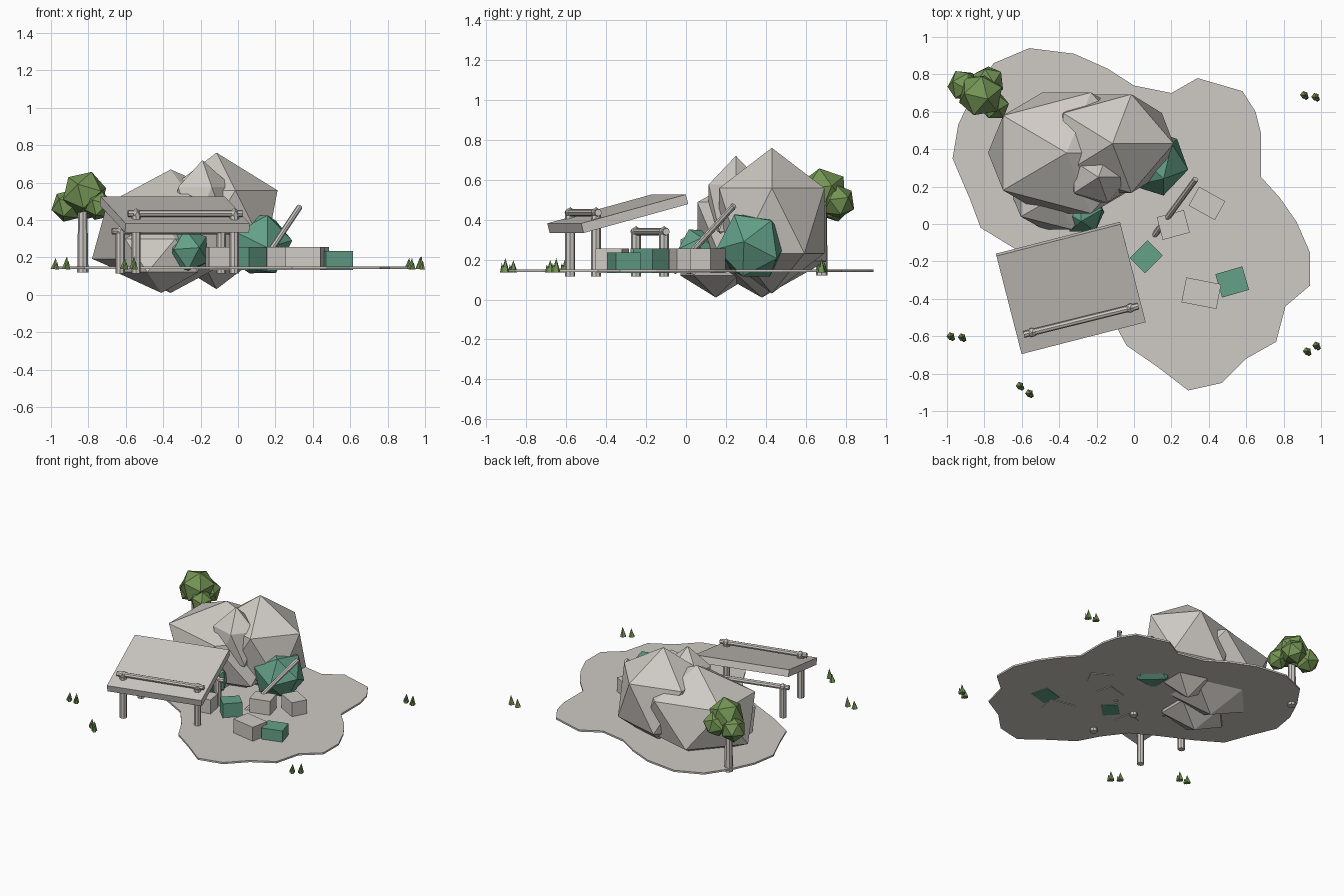
import bpy, bmesh, math, random
from mathutils import Vector, Matrix

random.seed(4)
cube = bpy.data.objects.get("Cube")
if cube:
    bpy.data.objects.remove(cube)


def material(name, rgb):
    m = bpy.data.materials.new(name)
    m.use_nodes = True
    m.diffuse_color = (*rgb, 1)
    m.node_tree.nodes["Principled BSDF"].inputs["Base Color"].default_value = (*rgb, 1)
    return m


STONE = material("pale stone", (0.62, 0.59, 0.55))
TEAL = material("teal mineral", (0.127, 0.355, 0.25))
LEAF = material("leaf green", (0.175, 0.30, 0.09))


def finish(bm, name, mat, matrix=Matrix()):
    """Turn a bmesh into a flat-shaded object with one colour."""
    bmesh.ops.transform(bm, matrix=matrix, verts=bm.verts)
    mesh = bpy.data.meshes.new(name)
    bm.to_mesh(mesh)
    bm.free()
    mesh.materials.append(mat)
    obj = bpy.data.objects.new(name, mesh)
    bpy.context.collection.objects.link(obj)
    return obj


def placed(loc, turn=(0, 0, 0), size=(1, 1, 1)):
    rot = Matrix.Rotation(turn[2], 4, "Z") @ Matrix.Rotation(turn[1], 4, "Y") @ Matrix.Rotation(turn[0], 4, "X")
    return Matrix.Translation(loc) @ rot @ Matrix.Diagonal((*size, 1))


def rock(name, mat, loc, size, turn=(0, 0, 0)):
    bm = bmesh.new()
    bmesh.ops.create_icosphere(bm, subdivisions=1, radius=1)
    return finish(bm, name, mat, placed(loc, turn, size))


def box(name, mat, loc, size, turn=(0, 0, 0)):
    bm = bmesh.new()
    bmesh.ops.create_cube(bm, size=1)
    return finish(bm, name, mat, placed(loc, turn, size))


def log(name, mat, start, end, r1, r2=None, sides=8):
    """Tapered cylinder running between two points."""
    a, b = Vector(start), Vector(end)
    bm = bmesh.new()
    bmesh.ops.create_cone(bm, cap_ends=True, segments=sides, radius1=r1,
                          radius2=r1 if r2 is None else r2, depth=(b - a).length)
    rot = (b - a).to_track_quat("Z", "Y").to_matrix().to_4x4()
    return finish(bm, name, mat, Matrix.Translation((a + b) / 2) @ rot)


# Thin irregular ground slab
outline = [(-.56, .94), (-.32, .91), (-.14, .83), (0, .74), (.2, .7), (.34, .78), (.58, .71),
           (.65, .6), (.68, .48), (.68, .25), (.78, .14), (.87, .01), (.94, -.15), (.94, -.33),
           (.81, -.44), (.76, -.63), (.6, -.72), (.47, -.85), (.29, -.89), (.12, -.76),
           (-.04, -.65), (-.12, -.5), (-.24, -.34), (-.42, -.24), (-.64, -.13), (-.82, -.02),
           (-.88, .14), (-.97, .35), (-.94, .53), (-.86, .7), (-.75, .86)]
bm = bmesh.new()
base = bm.faces.new([bm.verts.new((x, y, .138)) for x, y in outline])
top = bmesh.ops.extrude_face_region(bm, geom=[base])
bmesh.ops.translate(bm, vec=(0, 0, .013), verts=[v for v in top["geom"] if isinstance(v, bmesh.types.BMVert)])
bmesh.ops.recalc_face_normals(bm, faces=bm.faces)
finish(bm, "ground_slab", STONE)

# Boulders and mineral lumps
rock("tall_boulder", STONE, (-.115, .43, .395), (.365, .31, .365))
rock("wide_boulder", STONE, (-.36, .38, .34), (.47, .38, .33))
rock("front_boulder", STONE, (-.41, .15, .21), (.27, .21, .2))
rock("upper_boulder", STONE, (-.19, .25, .46), (.18, .16, .26))
rock("large_mineral", TEAL, (.11, .33, .27), (.185, .185, .185), (.5, .3, 0))
rock("small_mineral", TEAL, (-.275, .07, .235), (.13, .13, .13), (.4, -.2, .3))

# Lean-to shelter, turned a little about the vertical
YAW = math.radians(14.4)
box("shelter_roof", STONE, (-.338, -.342, .43), (.685, .56, .05), (math.radians(15), 0, YAW))
for row, left, right, post_top, beam_z in (("front", (-.545, -.58), (-.02, -.45), .42, .435),
                                           ("rear", (-.63, -.25), (-.09, -.11), .34, .34)):
    reach = (Vector(right) - Vector(left)).normalized() * .045
    for side, (x, y) in (("right", left), ("left", right)):
        log(f"{row}_{side}_post", STONE, (x, y, .115), (x, y, post_top), .025)
        rock(f"{row}_{side}_joint", STONE, (x, y, beam_z), (.028, .028, .028))
    log(f"{row}_beam", STONE, (*(Vector(left) - reach), beam_z), (*(Vector(right) + reach), beam_z), .018)

# Loose cut blocks: position, size, turn in degrees
blocks = [("teal_block", TEAL, .065, -.175, .135, .115, .255, 45),
          ("teal_block", TEAL, .525, -.31, .15, .13, .235, 16),
          ("stone_block", STONE, .21, -.005, .15, .125, .255, 15),
          ("stone_block", STONE, .39, .11, .16, .115, .255, -29),
          ("stone_block", STONE, .36, -.37, .19, .135, .255, -11),
          ("stone_block", STONE, -.11, -.21, .11, .12, .255, 10)]
for name, mat, x, y, w, d, z, deg in blocks:
    box(name, mat, (x, y, (z + .133) / 2), (w, d, z - .133), (0, 0, math.radians(deg)))

# Leaning pole
log("leaning_pole", STONE, (.11, -.06, .14), (.33, .24, .47), .016)

# Tree
log("tree_trunk", STONE, (-.83, .68, .12), (-.83, .68, .5), .03, .024)
for x, y, z, r in ((-.82, .69, .54, .125), (-.91, .74, .475, .09),
                   (-.78, .76, .49, .09), (-.745, .63, .475, .08)):
    rock("tree_foliage", LEAF, (x, y, z), (r, r, r), (.3, .2, random.uniform(0, 2)))

# Grass tufts, each a pair of leaning blades
for x, y, dx, dy in ((.91, .69, .06, -.01), (.925, -.68, .05, .03),
                     (-.98, -.6, .06, -.005), (-.61, -.865, .05, -.04)):
    for bx, by, h in ((x, y, .06), (x + dx, y + dy, .07)):
        log("grass_blade", LEAF, (bx, by, .137), (bx + .006, by, .137 + h), .022, 0, 5)
        log("grass_blade", LEAF, (bx + .01, by - .012, .137), (bx + .014, by - .018, .13 + h * .75), .015, 0, 5)
